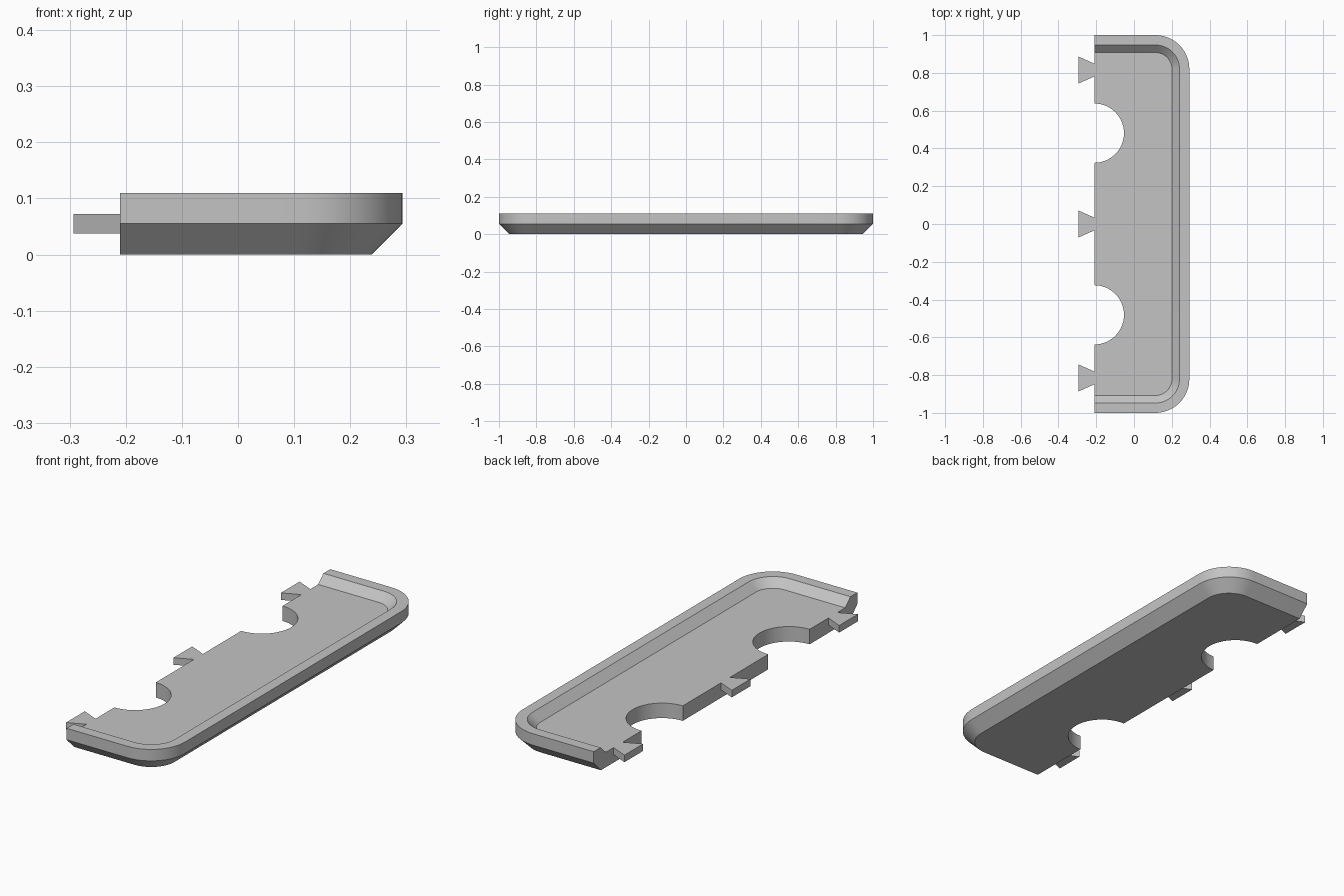
import bpy, bmesh
from math import sin, cos, pi, radians

if "Cube" in bpy.data.objects:
    bpy.data.objects.remove(bpy.data.objects["Cube"])

LEFT, RIGHT, HALF = -0.21, 0.293, 1.0      # tray extents
RADIUS, FLOOR = 0.18, 0.072                # corner radius, floor height
NOTCH_Y, NOTCH_R = 0.481, 0.157
STEPS = 14

grey = bpy.data.materials.new("light grey")
grey.use_nodes = True
colour = (0.55, 0.55, 0.55, 1)
grey.diffuse_color = colour
grey.node_tree.nodes["Principled BSDF"].inputs["Base Color"].default_value = colour


def finish(bm, name):
    bmesh.ops.recalc_face_normals(bm, faces=bm.faces)
    mesh = bpy.data.meshes.new(name)
    bm.to_mesh(mesh)
    bm.free()
    mesh.materials.append(grey)
    obj = bpy.data.objects.new(name, mesh)
    bpy.context.collection.objects.link(obj)
    bpy.ops.object.select_all(action="DESELECT")
    obj.select_set(True)
    bpy.context.view_layer.objects.active = obj
    bpy.ops.object.shade_smooth_by_angle(angle=radians(30))
    return obj


def u_outline(inset):
    """Open outline with two rounded corners, inset from the outer edge."""
    r = RADIUS - inset
    cx, cy = RIGHT - RADIUS, HALF - RADIUS
    pts = [(LEFT, inset - HALF)]
    for side, start in ((-1, -pi / 2), (1, 0)):
        for i in range(STEPS + 1):
            a = start + pi / 2 * i / STEPS
            pts.append((cx + r * cos(a), side * cy + r * sin(a)))
    return pts + [(LEFT, HALF - inset)]


# Tray: chamfered underside, upright wall, flat rim, sloped inner wall
bm = bmesh.new()
profile = [(0.055, 0), (0, 0.055), (0, 0.11), (0.052, 0.11), (0.092, FLOOR)]
rings = [[bm.verts.new((x, y, z)) for x, y in u_outline(inset)]
         for inset, z in profile]
for low, high in zip(rings, rings[1:]):
    for i in range(len(low) - 1):
        bm.faces.new((low[i], low[i + 1], high[i + 1], high[i]))

# Joining edge with two half-round notches
edge = []
for cy in (NOTCH_Y, -NOTCH_Y):
    for i in range(2 * STEPS + 1):
        a = pi / 2 - pi * i / (2 * STEPS)
        edge.append((LEFT + NOTCH_R * cos(a), cy + NOTCH_R * sin(a)))
bottom = [bm.verts.new((x, y, 0)) for x, y in edge]
top = [bm.verts.new((x, y, FLOOR)) for x, y in edge]
for i in range(len(edge) - 1):
    bm.faces.new((bottom[i], bottom[i + 1], top[i + 1], top[i]))
bm.faces.new(rings[0] + bottom)
bm.faces.new(rings[-1] + top)
for end in (0, -1):
    k = -1 - end
    bm.faces.new([ring[end] for ring in rings] + [top[k], bottom[k]])
finish(bm, "tray")

# Dovetail tabs along the joining edge
for name, cy in (("front_tab", -0.815), ("middle_tab", 0), ("back_tab", 0.815)):
    bm = bmesh.new()
    shape = [(LEFT, -0.034), (LEFT, 0.034), (-0.293, 0.071), (-0.293, -0.071)]
    base = bm.faces.new([bm.verts.new((x, cy + y, 0.038)) for x, y in shape])
    grown = bmesh.ops.extrude_face_region(bm, geom=[base], use_keep_orig=True)
    for v in grown["geom"]:
        if isinstance(v, bmesh.types.BMVert):
            v.co.z = FLOOR
    finish(bm, name)
